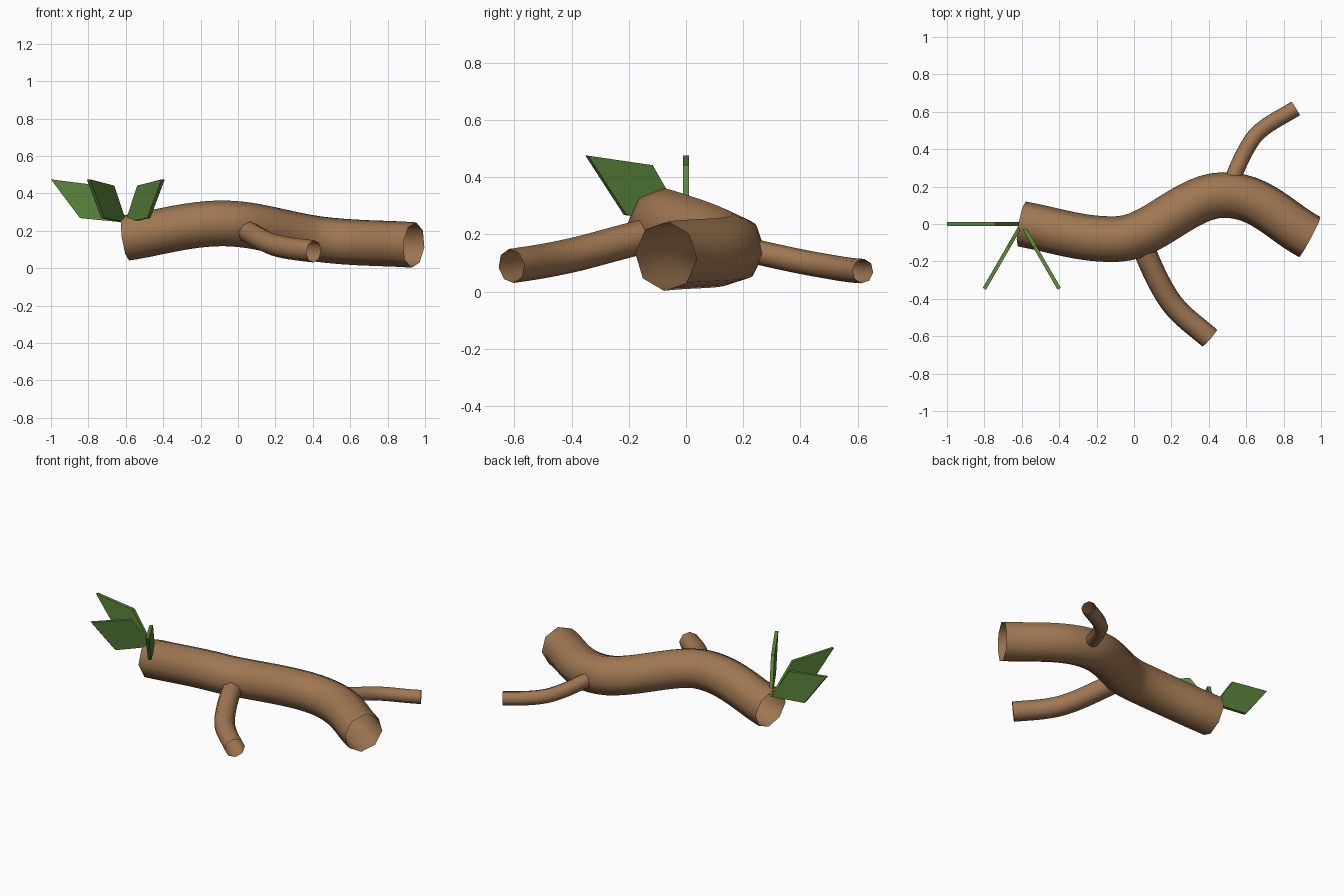
import bpy, bmesh, math
from mathutils import Vector, Matrix

cube = bpy.data.objects.get("Cube")
if cube:
    bpy.data.objects.remove(cube, do_unlink=True)


def material(name, rgb):
    m = bpy.data.materials.new(name)
    m.use_nodes = True
    m.diffuse_color = (*rgb, 1)
    m.node_tree.nodes["Principled BSDF"].inputs["Base Color"].default_value = (*rgb, 1)
    return m


bark = material("bark_brown", (0.35, 0.185, 0.085))
green = material("leaf_green", (0.105, 0.24, 0.045))


def tube(name, radius, knots):
    """Open eight-sided tube along a smooth path of (point, handle) pairs."""
    curve = bpy.data.curves.new(name, 'CURVE')
    curve.dimensions = '3D'
    curve.resolution_u = 12
    curve.bevel_depth = radius
    curve.bevel_resolution = 2
    curve.use_fill_caps = False
    spline = curve.splines.new('BEZIER')
    spline.bezier_points.add(len(knots) - 1)
    for bp, (co, handle) in zip(spline.bezier_points, knots):
        bp.handle_left_type = bp.handle_right_type = 'FREE'
        co, handle = Vector(co), Vector(handle)
        bp.co, bp.handle_left, bp.handle_right = co, co - handle, co + handle
    curve.materials.append(bark)
    obj = bpy.data.objects.new(name, curve)
    bpy.context.collection.objects.link(obj)
    bpy.ops.object.select_all(action='DESELECT')
    obj.select_set(True)
    bpy.context.view_layer.objects.active = obj
    bpy.ops.object.convert(target='MESH')
    bpy.ops.object.shade_smooth()


# Main log
tube("log", 0.122, [
    ((-0.6, 0, 0.162), (0.17, -0.03, 0.025)),
    ((-0.08, -0.08, 0.24), (0.19, 0.01, 0)),
    ((0.48, 0.155, 0.15), (0.2, 0, -0.02)),
    ((0.94, -0.07, 0.124), (0.16, -0.085, -0.012))])

# Side branches, rooted inside the log
tube("front_branch", 0.06, [
    ((0.04, -0.1, 0.2), (0.03, -0.08, -0.01)),
    ((0.185, -0.4, 0.127), (0.06, -0.09, -0.02)),
    ((0.405, -0.61, 0.09), (0.08, -0.07, -0.01))])
tube("back_branch", 0.043, [
    ((0.51, 0.18, 0.155), (0.02, 0.08, -0.02)),
    ((0.635, 0.455, 0.095), (0.05, 0.07, -0.012)),
    ((0.865, 0.618, 0.072), (0.08, 0.05, -0.002))])

# Upright diamond leaves fanned out at the end of the log
outline = [(0.01, 0.245), (0.245, 0.268), (0.4, 0.475), (0.14, 0.442)]
for name, angle in (("right_leaf", 180), ("front_right_leaf", 240), ("front_left_leaf", 300)):
    bm = bmesh.new()
    face = bm.faces.new([bm.verts.new((r, -0.01, z)) for r, z in outline])
    ext = bmesh.ops.extrude_face_region(bm, geom=[face])
    bmesh.ops.translate(bm, vec=(0, 0.02, 0),
                        verts=[g for g in ext["geom"] if isinstance(g, bmesh.types.BMVert)])
    bmesh.ops.recalc_face_normals(bm, faces=bm.faces)
    bm.transform(Matrix.Translation((-0.6, 0, 0)) @ Matrix.Rotation(math.radians(angle), 4, 'Z'))
    mesh = bpy.data.meshes.new(name)
    bm.to_mesh(mesh)
    bm.free()
    mesh.materials.append(green)
    bpy.context.collection.objects.link(bpy.data.objects.new(name, mesh))
